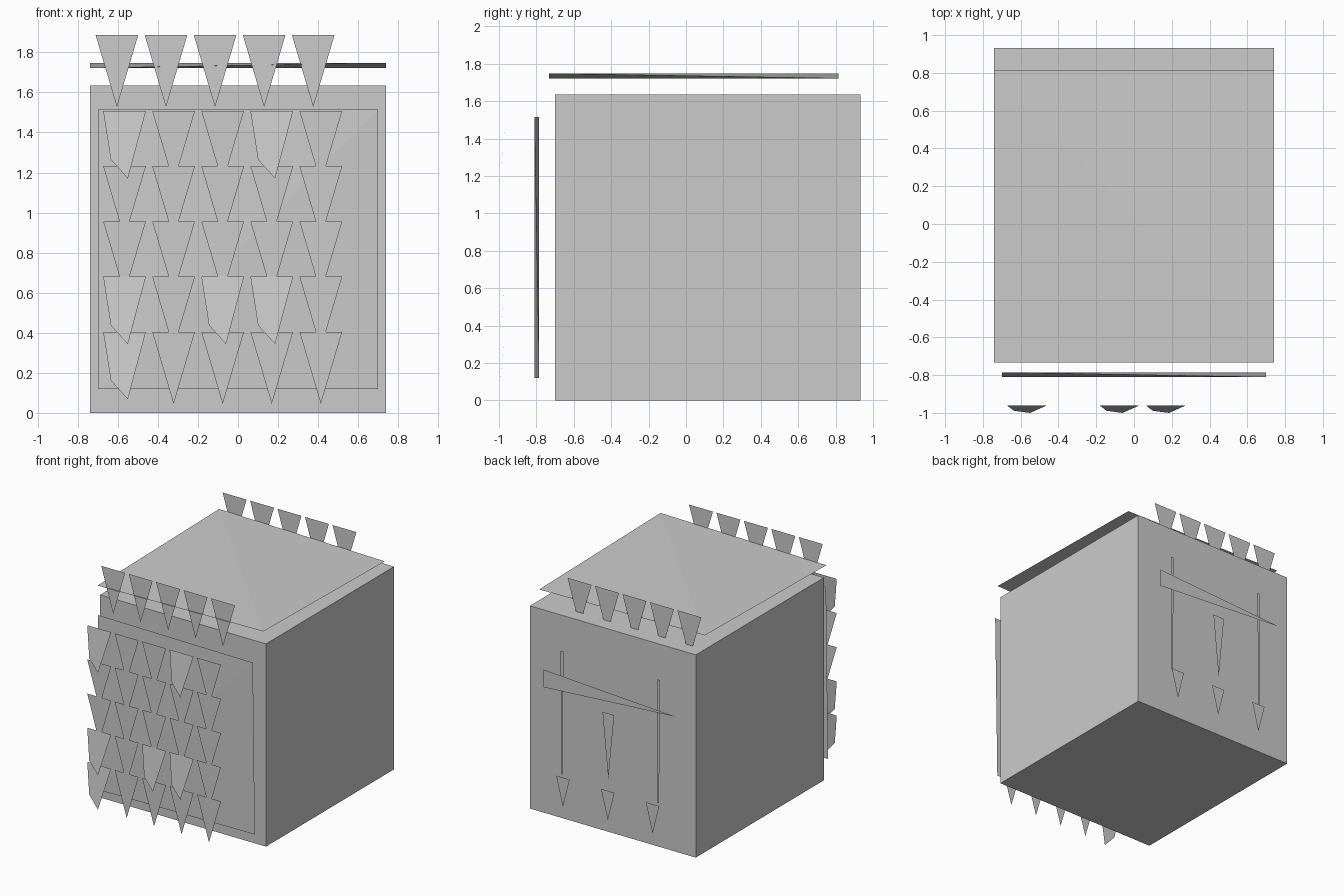
import bpy, bmesh

if "Cube" in bpy.data.objects:
    bpy.data.objects.remove(bpy.data.objects["Cube"])


def make(name, polys):
    """Object made of flat faces, each given as a list of corners."""
    bm = bmesh.new()
    for poly in polys:
        bm.faces.new([bm.verts.new(p) for p in poly])
    bmesh.ops.remove_doubles(bm, verts=bm.verts[:], dist=1e-4)
    me = bpy.data.meshes.new(name)
    bm.to_mesh(me)
    bm.free()
    ob = bpy.data.objects.new(name, me)
    bpy.context.collection.objects.link(ob)
    return ob


def twisted_panel(name, a, b, c, d):
    """Very thin closed panel: front folded along a-c, back along b-d."""
    make(name, [(a, b, c), (a, c, d), (b, a, d), (b, d, c)])


def wedge(x0, x1, xt, z, zt, y, back=False):
    """Downward-pointing flat triangle, facing front or back."""
    p = [(x0, y, z), (xt, y, zt), (x1, y, z)]
    return p[::-1] if back else p


# Main body block
bpy.ops.mesh.primitive_cube_add(size=1, location=(0, 0.116, 0.8175))
body = bpy.context.object
body.name = "body_block"
body.scale = (1.48, 1.632, 1.635)

# Floating lid and front panel
X, Y0, Y1, LO, HI = 0.74, -0.733, 0.815, 1.722, 1.748
twisted_panel("lid_panel", (-X, Y1, HI), (-X, Y0, LO), (X, Y0, HI), (X, Y1, LO))
twisted_panel("front_panel", (-0.7, -0.81, 0.12), (0.7, -0.785, 0.12),
              (0.7, -0.81, 1.515), (-0.7, -0.785, 1.515))

# Rows of hanging tiles on the front; a few are chipped and lifted outwards
PITCH, W, H = 0.245, 0.213, 0.36
YF = -0.96
lifted = {(0, 0), (0, 3), (3, 0), (3, 2), (3, 3), (4, 0)}
for r in range(5):
    z = 1.507 - 0.2755 * r
    polys = []
    for c in range(5):
        x = -0.673 + PITCH * c
        if (r, c) in lifted:
            polys.append([(x, YF, z), (x + 0.038, YF - 0.029, z - 0.243),
                          (x + 0.123, YF - 0.04, z - 0.337), (x + W, YF, z)])
        else:
            polys.append(wedge(x, x + W, x + W / 2, z, z - H, YF))
    make(f"front_tiles_row_{r + 1}", polys)

# Crest rows along the front and back top edges
for name, y, back in (("crest_front", -0.727, False), ("crest_back", 0.82, True)):
    make(name, [wedge(x, x + W, x + W / 2, 1.887, 1.527, y, back)
                for x in (-0.711 + PITCH * c for c in range(5))])

# Back: long crossbar, two slim poles, centre spike and three points
YB = 0.997
make("back_crossbar", [[(0.575, YB, 1.19), (-0.605, YB, 1.125), (0.575, YB, 1.048)][::-1]])
for side, s in (("left", -1), ("right", 1)):
    x = 0.43 * s
    make(f"back_pole_{side}", [[(x + 0.013, 0.966, 1.365), (x - 0.013, 0.966, 1.365),
                                (x - 0.006, 0.966, 0.37), (x + 0.006, 0.966, 0.37)]])
make("back_spike", [wedge(-0.057, 0.047, -0.005, 0.99, 0.46, YB, True)])
make("back_points", [wedge(x - 0.06, x + 0.06, x, 0.365, 0.128, YB, True)
                     for x in (-0.4, 0, 0.4)])
